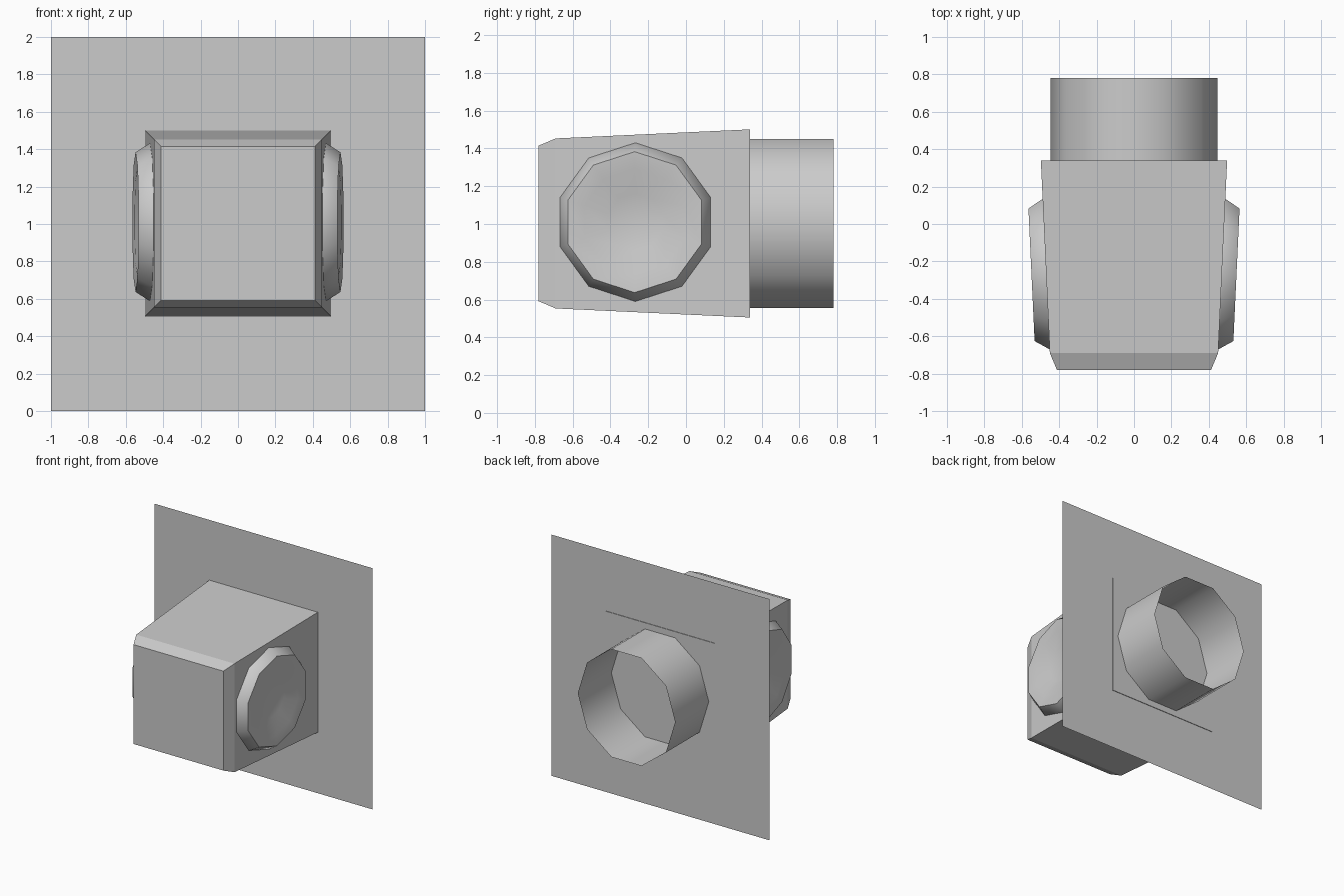
import bpy, math
from mathutils import Matrix, Vector

if "Cube" in bpy.data.objects:
    bpy.data.objects.remove(bpy.data.objects["Cube"])

ZC = 1.003


def make(name, verts, faces, smooth=None):
    me = bpy.data.meshes.new(name)
    me.from_pydata(verts, [], faces)
    ob = bpy.data.objects.new(name, me)
    bpy.context.collection.objects.link(ob)
    if smooth:
        bpy.ops.object.select_all(action='DESELECT')
        ob.select_set(True)
        bpy.context.view_layer.objects.active = ob
        bpy.ops.object.shade_smooth_by_angle(angle=math.radians(smooth))
    return ob


def loft(rings, cap_start=False, cap_end=False):
    """Join rings of equal length into a skin of quads."""
    n = len(rings[0])
    verts = [p for r in rings for p in r]
    faces = [(k * n + i, k * n + (i + 1) % n, (k + 1) * n + (i + 1) % n, (k + 1) * n + i)
             for k in range(len(rings) - 1) for i in range(n)]
    if cap_start:
        faces.append(tuple(reversed(range(n))))
    if cap_end:
        faces.append(tuple(range(len(verts) - n, len(verts))))
    return verts, faces


def square(y, h):
    return [(sx * h, y, ZC + sz * h) for sx, sz in ((-1, -1), (-1, 1), (1, 1), (1, -1))]


# wall plate, a single thin sheet
make("wall_plate", [(-1, .335, 0), (1, .335, 0), (1, .335, 2), (-1, .335, 2)], [(0, 1, 2, 3)])

# tapered box with chamfered front, its back standing just proud of the plate
make("tapered_box", *loft([square(-.78, .412), square(-.69, .45), square(.34, .498)], True, True))

# open ten-sided pipe at the back
N = 10
angles = [2 * math.pi * i / N for i in range(N)]
pipe = [[(.447 * math.cos(a), y, ZC + .447 / .951 * math.sin(a)) for a in angles] for y in (.78, .335)]
make("back_pipe", *loft(pipe), smooth=45)

# dished ten-sided ring on each side, tilted with the box taper
profile = [(.42, -.005), (.42, .005), (.373, .078), (.28, .07), (.15, .03)]
tilt = Matrix.Translation((.47, -.268, 1.01)) @ Matrix.Rotation(-math.atan(.048 / 1.03), 4, 'Z')
rings = [[tilt @ Vector((h, r * math.sin(a), r * math.cos(a))) for a in reversed(angles)]
         for r, h in profile]
for side, name in ((1, "side_ring_right"), (-1, "side_ring_left")):
    mirrored = [[(side * p.x, p.y, p.z) for p in (r if side > 0 else r[::-1])] for r in rings]
    make(name, *loft(mirrored, cap_end=True), smooth=60)
